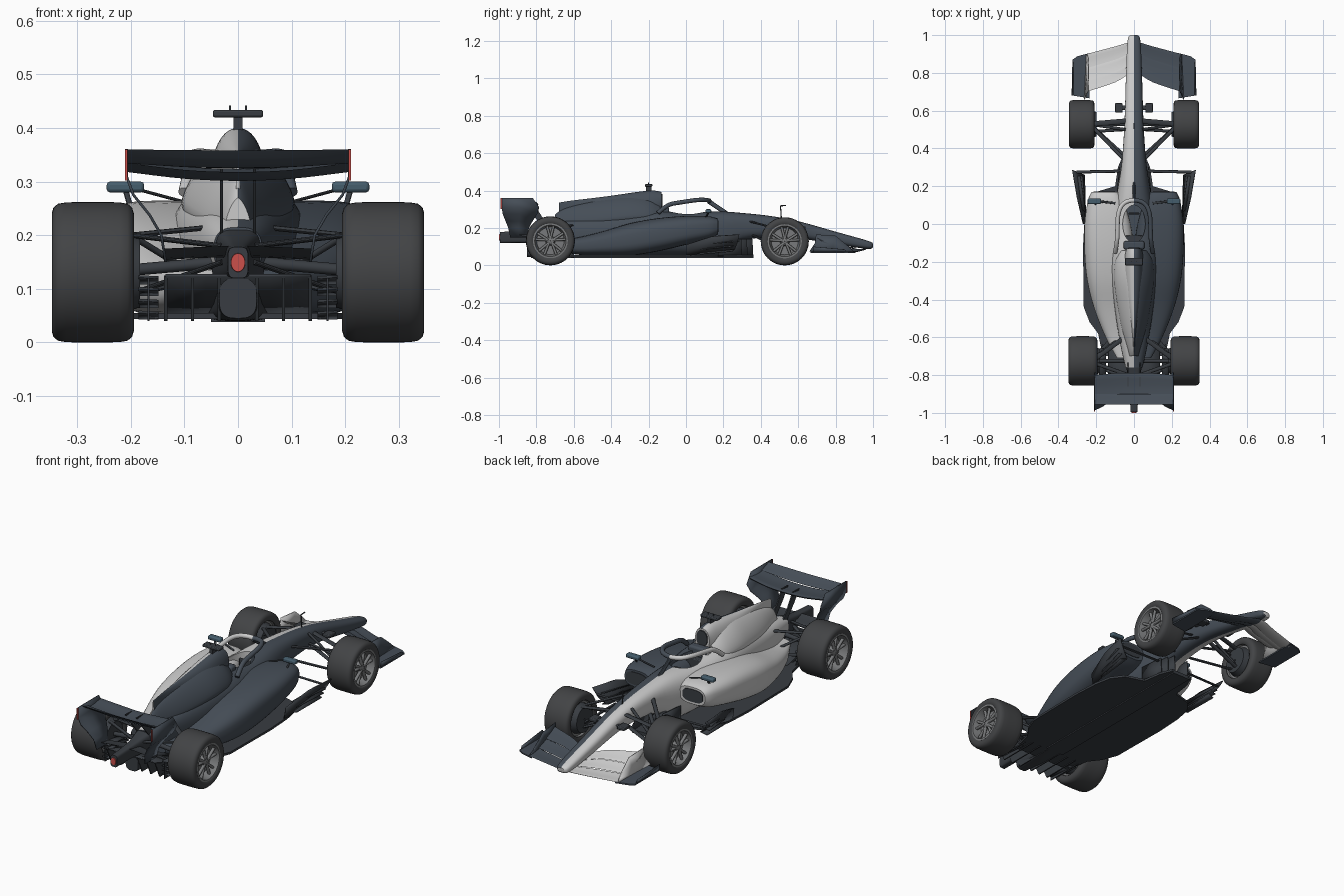
import bpy, bmesh
from math import sin, cos, pi, radians
from mathutils import Vector

if "Cube" in bpy.data.objects:
    bpy.data.objects.remove(bpy.data.objects["Cube"])

def material(name, r, g, b):
    m = bpy.data.materials.new(name)
    m.diffuse_color = (r, g, b, 1)
    m.use_nodes = True
    m.node_tree.nodes["Principled BSDF"].inputs["Base Color"].default_value = m.diffuse_color
    return m

SLATE = material("slate_paint", .06, .075, .095)
WHITE = material("white_paint", .8, .8, .78)
CARBON = material("carbon", .04, .046, .054)
TYRE = material("tyre_rubber", .055, .057, .06)
METAL = material("wheel_metal", .19, .195, .2)
GLASS = material("mirror_blue", .06, .11, .15)
RED = material("lamp_red", .6, .08, .07)
SPLIT = (SLATE, WHITE)          # right half dark, left half white
SIDES = ((1, "right_"), (-1, "left_"))

def build(name, verts, faces, mat):
    me = bpy.data.meshes.new(name)
    me.from_pydata([tuple(v) for v in verts], [], faces)
    bm = bmesh.new()
    bm.from_mesh(me)
    bmesh.ops.recalc_face_normals(bm, faces=bm.faces)
    bm.to_mesh(me)
    bm.free()
    ob = bpy.data.objects.new(name, me)
    bpy.context.collection.objects.link(ob)
    finish(ob, mat)
    return ob

def finish(ob, mat):
    me = ob.data
    me.materials.clear()
    for m in (mat if isinstance(mat, tuple) else (mat,)):
        me.materials.append(m)
    for p in me.polygons:
        p.material_index = int(isinstance(mat, tuple) and p.center.x < 0)
    me.shade_smooth()
    me.set_sharp_from_angle(angle=radians(35))

def bridge(name, rings, mat, loop=False):
    n, k = len(rings[0]), len(rings)
    faces = [(i * n + j, i * n + (j + 1) % n, (i + 1) % k * n + (j + 1) % n, (i + 1) % k * n + j)
             for i in range(k if loop else k - 1) for j in range(n)]
    if not loop:
        faces += [tuple(range(n)), tuple(range((k - 1) * n, k * n))]
    return build(name, [v for r in rings for v in r], faces, mat)

def smooth_rows(rows, steps=4):
    out = []
    for i in range(len(rows) - 1):
        a, b, c, d = (rows[max(0, min(len(rows) - 1, i + k))] for k in (-1, 0, 1, 2))
        for t in (j / steps for j in range(steps)):
            out.append([.5 * (2 * q + (r - p) * t + (2 * p - 5 * q + 4 * r - s) * t * t
                              + (3 * q - p - 3 * r + s) * t ** 3) for p, q, r, s in zip(a, b, c, d)])
    return out + [rows[-1]]

def loft(name, rows, mat, power=2.5, s=1, n=40):
    # rows: y, centre x, half width, bottom z, top z
    rings = []
    for y, cx, hw, zb, zt in smooth_rows(rows):
        ring = []
        for i in range(n):
            c, d = (round(f(2 * pi * i / n), 9) for f in (cos, sin))
            sx, sz = ((abs(v) ** (2 / power)) * (1 if v > 0 else -1) for v in (c, d))
            ring.append((s * (cx + hw * sx), y, (zb + zt) / 2 + (zt - zb) / 2 * sz))
        rings.append(ring)
    return bridge(name, rings, mat)

def slab(name, outline, axis, lo, hi, mat):
    put = (lambda a, b, t: (a, b, t)) if axis == "z" else (lambda a, b, t: (t, a, b))
    return bridge(name, [[put(a, b, t) for a, b in outline] for t in (lo, hi)], mat)

def box(name, x, y, z, mat, bevel=.004):
    ob = slab(name, [(x[0], y[0]), (x[1], y[0]), (x[1], y[1]), (x[0], y[1])], "z", *z, mat)
    if bevel:
        m = ob.modifiers.new("bevel", "BEVEL")
        m.width, m.segments = bevel, 2
    return ob

def plate(name, rows, mat, s=1, thick=.005):
    n = len(rows[0])
    faces = [(i * n + j, i * n + j + 1, (i + 1) * n + j + 1, (i + 1) * n + j)
             for i in range(len(rows) - 1) for j in range(n - 1)]
    ob = build(name, [(s * x, y, z) for r in rows for x, y, z in r], faces, mat)
    m = ob.modifiers.new("thickness", "SOLIDIFY")
    m.thickness, m.offset = thick, 0
    return ob

def wing(name, half, thick, mat):
    # half stations: x, lead y, lead z, trail y, trail z; mirrored to full span
    rows = smooth_rows([[-r[0], *r[1:]] for r in half[:0:-1]] + half)
    rings = []
    for x, yl, zl, yt, zt in rows:
        pts = [(t, -.6) for t in (0, .08, .25, .5, .75)] + [(t, .4) for t in (1, .75, .5, .25, .08)]
        rings.append([(x, yl + (yt - yl) * t, zl + (zt - zl) * t - thick * sin(pi * t) * .5
                       + k * thick * sin(pi * t ** .6)) for t, k in pts])
    return bridge(name, rings, mat)

def strut(name, a, b, wide, thick, mat=CARBON, s=1):
    a, b = (Vector((s * p[0], p[1], p[2])) for p in (a, b))
    d = (b - a).normalized()
    u = d.cross(Vector((0, 0, 1) if abs(d.z) < .9 else (0, 1, 0))).normalized()
    v = d.cross(u)
    return bridge(name, [[p + u * wide * cos(pi * i / 6) + v * thick * sin(pi * i / 6)
                          for i in range(12)] for p in (a, b)], mat)

def tube(name, pts, radius, mat):
    cu = bpy.data.curves.new(name, "CURVE")
    cu.dimensions, cu.bevel_depth, cu.use_fill_caps = "3D", radius, True
    sp = cu.splines.new("NURBS")
    sp.points.add(len(pts) - 1)
    for p, co in zip(sp.points, pts):
        p.co = (*co, 1)
    sp.use_endpoint_u, sp.order_u = True, 3
    cu.materials.append(mat)
    bpy.context.collection.objects.link(bpy.data.objects.new(name, cu))

def lathe(name, profile, cx, y, z, s, mat, n=56):
    return bridge(name, [[(s * (cx + px), y + r * cos(2 * pi * i / n), z + r * sin(2 * pi * i / n))
                          for px, r in profile] for i in range(n)], mat, loop=True)

# chassis from nose tip to gearbox, with cockpit cut out
chassis = loft("chassis", [
    (1.0, 0, .018, .098, .116), (.97, 0, .034, .088, .132), (.8, 0, .042, .112, .18),
    (.6, 0, .048, .145, .236), (.45, 0, .055, .15, .264), (.3, 0, .068, .13, .28),
    (.18, 0, .088, .055, .288), (.0, 0, .115, .05, .282), (-.15, 0, .128, .05, .293),
    (-.3, 0, .12, .05, .29), (-.5, 0, .095, .052, .262), (-.65, 0, .07, .1, .24),
    (-.76, 0, .045, .13, .215)], SPLIT, 2.7)
cutter = slab("cockpit_cutter", [(.06 * cos(pi * i / 16), .1 * sin(pi * i / 16)) for i in range(32)],
              "z", .16, .4, CARBON)
cut = chassis.modifiers.new("cockpit", "BOOLEAN")
cut.object, cut.operation, cut.solver = cutter, "DIFFERENCE", "EXACT"
bpy.context.view_layer.objects.active = chassis
bpy.ops.object.modifier_apply(modifier="cockpit")
bpy.data.objects.remove(cutter)
finish(chassis, SPLIT)
box("seat", (-.045, .045), (-.095, -.06), (.15, .265), CARBON)
box("headrest", (-.055, .055), (-.135, -.09), (.24, .31), SPLIT, .01)
box("steering_wheel", (-.03, .03), (.05, .06), (.225, .265), CARBON)

# engine cover: intake hump with fin, blended into sloping shoulders
loft("engine_cover", [(-.13, 0, .04, .28, .392), (-.18, 0, .05, .2, .4), (-.27, 0, .052, .2, .391),
     (-.4, 0, .04, .2, .372), (-.52, 0, .02, .2, .357), (-.62, 0, .006, .2, .345),
     (-.68, 0, .004, .2, .335)], SPLIT, 2.2)
loft("engine_shoulders", [(-.14, 0, .075, .18, .34), (-.2, 0, .1, .15, .37), (-.3, 0, .105, .14, .378),
     (-.42, 0, .09, .13, .362), (-.55, 0, .065, .13, .335), (-.66, 0, .035, .14, .3),
     (-.7, 0, .025, .15, .27)], SPLIT, 1.5)
loft("air_intake", [(-.125, 0, .03, .305, .382), (-.132, 0, .031, .304, .383)], CARBON, 2.2)
box("camera_bar", (-.047, .047), (-.22, -.18), (.42, .434), CARBON)
box("camera_stem", (-.008, .008), (-.215, -.185), (.395, .425), CARBON, 0)
for x in (-.015, .015):
    strut("roof_antenna", (x, -.2, .43), (x, -.2, .442), .002, .002)
strut("nose_antenna", (0, .51, .25), (0, .505, .32), .003, .003)
strut("nose_antenna_tip", (0, .503, .318), (0, .535, .32), .003, .003)

# halo
strut("halo_pillar", (0, .22, .275), (0, .12, .343), .007, .012, SLATE)
for s, side in SIDES:
    tube(side + "halo", [(0, .125, .345), (s * .045, .125, .348), (s * .085, .07, .352),
         (s * .088, -.04, .335), (s * .09, -.1, .325), (s * .1, -.15, .28)], .0115, SPLIT[s < 0])

# floor, narrow keel ahead of the sidepods, and diffuser
half = [(.06, .36), (.085, .3), (.1, .2), (.2, .17), (.245, .11), (.262, .02), (.27, -.12), (.266, -.44),
        (.235, -.52), (.19, -.58), (.165, -.7)]
slab("floor", half + [(-x, y) for x, y in half[::-1]], "z", .044, .055, CARBON)
box("plank", (-.05, .05), (-.6, .36), (.038, .046), CARBON, 0)
plate("diffuser_roof", [[(x, -.6, .05), (x, -.72, .075), (x, -.86, .125)]
                        for x in (-.135, -.06, 0, .06, .135)], CARBON)
for x in (-.135, -.085, -.035, .035, .085, .135):
    slab("diffuser_strake", [(-.6, .04), (-.82, .04), (-.86, .125), (-.72, .075)], "x",
         x - .003, x + .003, CARBON)
loft("diffuser_hump", [(-.6, 0, .06, .04, .08), (-.72, 0, .045, .04, .1), (-.85, 0, .035, .045, .12)], CARBON, 3)

# crash structure, rear lamp
loft("crash_structure", [(-.72, 0, .05, .11, .22), (-.85, 0, .025, .12, .19),
     (-.995, 0, .019, .12, .178)], CARBON, 4)
loft("rear_lamp", [(-.99, 0, .014, .131, .167), (-1.0, 0, .013, .132, .166)], RED, 2)

# front wing elements
wing("front_wing_main", [(0, .965, .088, .9, .09), (.1, .94, .08, .865, .086), (.25, .9, .072, .82, .08)], .009, SPLIT)
wing("front_wing_flap_low", [(0, .905, .094, .85, .104), (.1, .87, .092, .805, .112), (.25, .825, .084, .765, .108)], .008, SPLIT)
wing("front_wing_flap_top", [(0, .855, .106, .8, .122), (.1, .81, .116, .75, .14), (.25, .77, .112, .7, .148)], .008, SPLIT)

# rear wing
wing("rear_wing_main", [(0, -.79, .322, -.91, .318), (.1, -.79, .326, -.91, .322), (.207, -.8, .338, -.91, .335)], .018, SLATE)
wing("rear_wing_flap", [(0, -.9, .328, -.955, .358), (.1, -.9, .33, -.955, .359), (.207, -.9, .338, -.955, .36)], .01, SLATE)
wing("beam_wing", [(0, -.82, .165, -.9, .18), (.14, -.84, .16, -.91, .175)], .01, CARBON)

for s, side in SIDES:
    paint = SPLIT[s < 0]
    # sidepod with undercut, sweeping down to the rear
    loft(side + "sidepod", [(.17, .155, .07, .165, .25), (.12, .15, .095, .14, .262),
         (.0, .14, .122, .11, .264), (-.15, .13, .132, .075, .252), (-.3, .115, .133, .052, .225),
         (-.45, .09, .12, .052, .18), (-.6, .06, .09, .06, .145), (-.71, .04, .05, .1, .135)],
         paint, 3, s)
    loft(side + "sidepod_inlet", [(.166, .158, .057, .177, .24), (.173, .158, .057, .177, .24)], CARBON, 3, s)
    # mirror on two stalks
    box(side + "mirror", sorted((s * .175, s * .245)), (.105, .135), (.28, .3), GLASS, .006)
    strut(side + "mirror_stalk", (.1, .11, .262), (.185, .12, .285), .006, .003, s=s)
    strut(side + "mirror_post", (.2, .1, .25), (.21, .12, .285), .006, .003, s=s)
    # keel fences and louvred outboard wake board
    for i in range(3):
        x, y = .04 + .018 * i, .36 - .03 * i
        plate(side + "floor_fence", [[(x, y, .045), (x, y - .005, .14)],
              [(x + .012, y - .13, .045), (x + .012, y - .13, .14)]], CARBON, s)
    plate(side + "wake_board", [[(.262, .26, .085), (.3, .275, .12), (.325, .285, .165)],
          [(.262, .14, .075), (.285, .14, .11), (.3, .14, .155)],
          [(.258, .0, .05), (.264, .0, .08), (.268, .0, .11)]], CARBON, s, .006)
    for i in range(3):
        z = .075 + .025 * i
        plate(side + "wake_board_louvre", [[(.26 + .012 * i, .255, z + .01), (.295 + .012 * i, .25, z)],
              [(.255, .06, z - .01), (.275, .08, z - .015)]], CARBON, s, .004)
    strut(side + "wake_board_rod", (.07, .28, .13), (.305, .275, .13), .008, .004, s=s)
    box(side + "nose_camera", sorted((s * .06, s * .1)), (.59, .64), (.19, .208), CARBON)
    strut(side + "nose_camera_mount", (.035, .615, .2), (.065, .615, .2), .012, .004, s=s)
    # front wing endplate and foot
    plate(side + "front_endplate", [[(.262, .66, .075), (.25, .69, .12), (.245, .695, .165)],
          [(.256, .78, .075), (.245, .79, .12), (.24, .8, .158)],
          [(.25, .9, .072), (.245, .885, .085), (.243, .87, .1)]], paint, s)
    slab(side + "front_wing_foot", [(s * x, y) for x, y in ((.235, .905), (.3, .888), (.325, .87),
         (.325, .68), (.235, .665))], "z", .066, .073, SLATE)
    plate(side + "foot_lip", [[(.322, .86, .07), (.324, .85, .085)], [(.322, .68, .07), (.328, .68, .1)]],
          SLATE, s)
    # rear endplate curling inward, with lamp strip and pylon
    plate(side + "rear_endplate", [[(x, y0 + (y1 - y0) * t, z) for t in (0, .5, 1)] for x, z, y0, y1 in (
          (.208, .361, -.985, -.82), (.208, .31, -.985, -.785), (.195, .275, -.98, -.795),
          (.165, .238, -.965, -.82), (.143, .2, -.95, -.84), (.135, .15, -.94, -.85))], SLATE, s)
    box(side + "rear_lamp_strip", sorted((s * .206, s * .2105)), (-.992, -.984), (.302, .36), RED, 0)
    slab(side + "wing_pylon", [(-.72, .2), (-.76, .2), (-.82, .27), (-.86, .325), (-.81, .325), (-.77, .26)],
         "x", s * .028, s * .034, CARBON)
    # rear floor and brake winglets
    for i in range(4):
        z = .045 + .022 * i
        plate(side + "rear_winglet", [[(.148, -.66, z), (.148, -.82, z + .01)],
              [(.186, -.66, z), (.186, -.82, z + .012)]], CARBON, s)
    slab(side + "winglet_fence", [(-.62, .04), (-.83, .04), (-.83, .12), (-.7, .11)], "x",
         s * .165, s * .169, CARBON)
    # wheels: tyre, dished rim, paired spokes, brake drum
    for end, cx, y, h, R in (("front_", .277, .528, .068, .1285), ("rear_", .271, -.725, .0765, .131)):
        edge = [(-.9, .68), (-.98, .74), (-1, .84), (-.96, .92), (-.85, .975), (-.65, .995), (-.3, 1)]
        tag = side + end
        lathe(tag + "tyre", [(a * h, b * R) for a, b in edge + [(-a, b) for a, b in edge[::-1]]],
              cx, y, R, s, TYRE)
        lathe(tag + "rim", [(a * h, b * R) for a, b in ((-.7, .008), (-.7, .66), (-.92, .7), (.95, .71),
              (.96, .64), (.7, .6), (.4, .56), (.4, .2), (.75, .15), (.8, .008))], cx, y, R, s, METAL)
        for i in range(5):
            for da in (-.22, .22):
                a, b = 2 * pi * i / 5 + pi / 2, 2 * pi * i / 5 + pi / 2 + da
                strut(tag + "spoke", (cx + .7 * h, y + .1 * R * cos(a), R + .1 * R * sin(a)),
                      (cx + .68 * h, y + .62 * R * cos(b), R + .62 * R * sin(b)), .008, .007, METAL, s)
        lathe(tag + "brake_drum", [(-1.15 * h, .004), (-1.15 * h, .5 * R), (-.6 * h, .6 * R), (-.6 * h, .004)],
              cx, y, R, s, CARBON)
    # suspension arms: inner and outer points, half chord, half thickness
    for name, a, b, w, t in (
            ("front_upper_arm", (.04, .545, .225), (.215, .53, .19), .014, .005),
            ("front_upper_rear_arm", (.05, .34, .235), (.215, .51, .19), .01, .005),
            ("front_lower_arm", (.04, .53, .165), (.215, .53, .085), .012, .005),
            ("front_lower_rear_arm", (.05, .36, .16), (.215, .51, .085), .01, .005),
            ("front_push_rod", (.045, .5, .24), (.215, .525, .1), .008, .006),
            ("front_track_rod", (.045, .5, .19), (.215, .49, .17), .008, .004),
            ("rear_upper_arm", (.05, -.6, .215), (.2, -.71, .2), .012, .005),
            ("rear_upper_rear_arm", (.03, -.8, .18), (.2, -.74, .2), .01, .005),
            ("rear_lower_arm", (.06, -.55, .12), (.2, -.7, .09), .012, .005),
            ("rear_lower_rear_arm", (.03, -.82, .15), (.2, -.75, .09), .01, .005),
            ("rear_pull_rod", (.07, -.6, .12), (.2, -.7, .2), .007, .006),
            ("drive_shaft", (.03, -.725, .15), (.2, -.725, .135), .011, .011)):
        strut(side + name, a, b, w, t, s=s)
